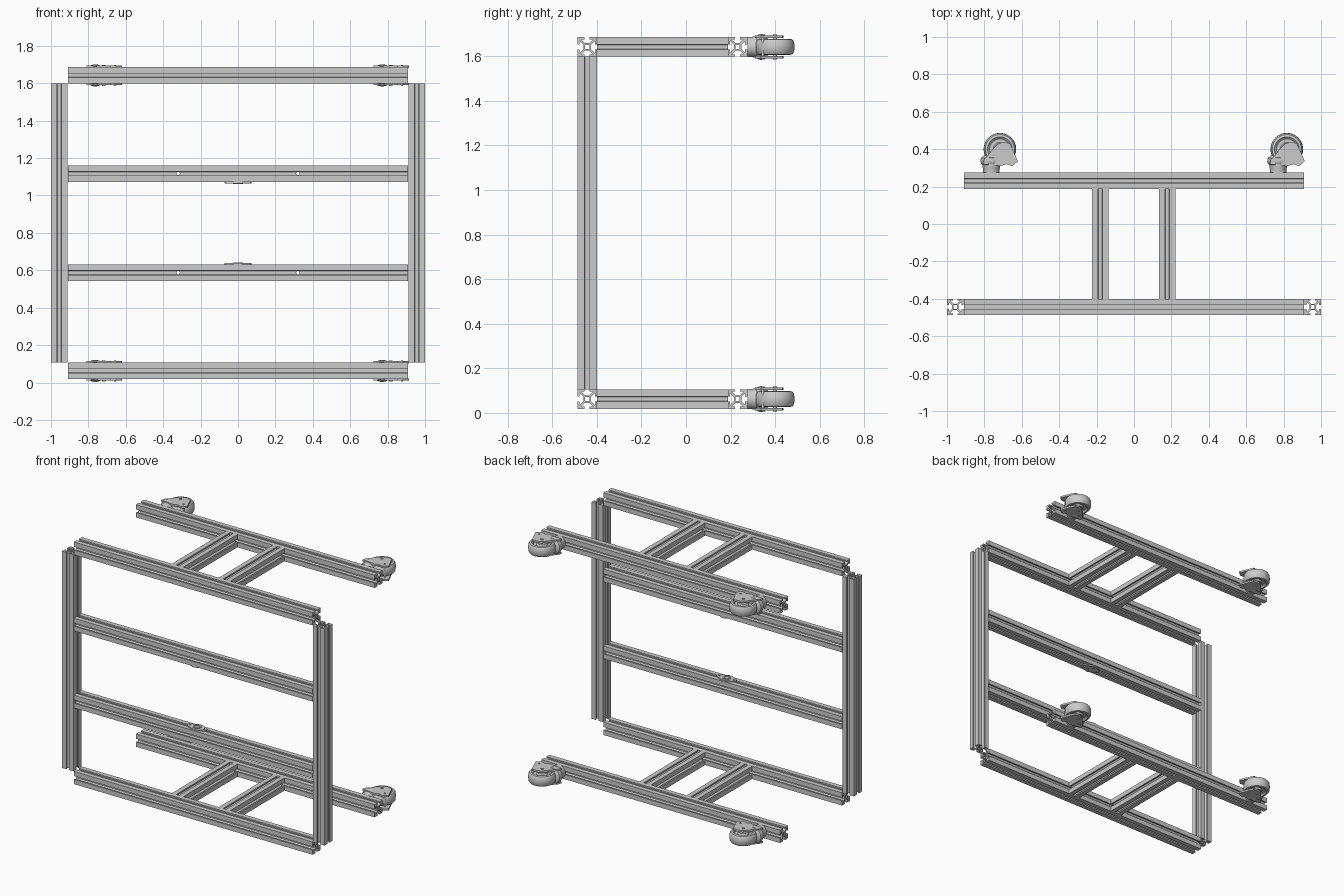
import bpy, bmesh
from math import sin, cos, pi, radians
from mathutils import Matrix, Vector

if "Cube" in bpy.data.objects:
    bpy.data.objects.remove(bpy.data.objects["Cube"])

S = 0.0875            # extrusion size
LOW, HIGH = 0.062, 1.642
FRONT, BACK = -0.4435, 0.2315


def finish(name, bm, loc, smooth=False):
    bmesh.ops.recalc_face_normals(bm, faces=bm.faces)
    me = bpy.data.meshes.new(name)
    bm.to_mesh(me)
    bm.free()
    ob = bpy.data.objects.new(name, me)
    ob.location = loc
    bpy.context.collection.objects.link(ob)
    if smooth:
        bpy.ops.object.select_all(action='DESELECT')
        ob.select_set(True)
        bpy.context.view_layer.objects.active = ob
        bpy.ops.object.shade_smooth_by_angle(angle=radians(35))
    return ob


def prism(name, loops, depth, loc, axis='Z', smooth=False):
    """Extrude closed 2D loops (outline plus holes), centred along an axis."""
    bm = bmesh.new()
    edges = []
    for loop in loops:
        vs = [bm.verts.new((x, y, -depth / 2)) for x, y in loop]
        edges += [bm.edges.new((vs[i - 1], vs[i])) for i in range(len(vs))]
    bmesh.ops.triangle_fill(bm, edges=edges, use_beauty=True, normal=(0, 0, 1))
    ext = bmesh.ops.extrude_face_region(bm, geom=bm.faces[:])
    moved = [g for g in ext['geom'] if isinstance(g, bmesh.types.BMVert)]
    bmesh.ops.translate(bm, verts=moved, vec=(0, 0, depth))
    if axis != 'Z':
        turn = Matrix.Rotation(pi / 2, 4, 'Y' if axis == 'X' else 'X')
        bmesh.ops.transform(bm, matrix=turn, verts=bm.verts[:])
    return finish(name, bm, loc, smooth)


def circle(r, n=32, cx=0, cy=0):
    return [(cx + r * cos(2 * pi * i / n), cy + r * sin(2 * pi * i / n)) for i in range(n)]


def lathe(name, profile, loc, axis='Z', n=40):
    """Spin (radius, height) points around an axis."""
    bm = bmesh.new()
    vs = [bm.verts.new((r, 0, h)) for r, h in profile]
    edges = [bm.edges.new(p) for p in zip(vs, vs[1:])]
    bmesh.ops.spin(bm, geom=vs + edges, axis=(0, 0, 1), cent=(0, 0, 0),
                   angle=2 * pi, steps=n, use_duplicate=False)
    bmesh.ops.remove_doubles(bm, verts=bm.verts[:], dist=1e-5)
    if axis == 'Y':
        bmesh.ops.transform(bm, matrix=Matrix.Rotation(-pi / 2, 4, 'X'), verts=bm.verts[:])
    return finish(name, bm, loc, True)


# T-slot cross-section: one quarter repeated four times, with a square bore
quarter = [(0.19, 0.11), (0.39, 0.31), (0.39, 0.13), (0.5, 0.13), (0.5, 0.5),
           (0.13, 0.5), (0.13, 0.39), (0.31, 0.39), (0.11, 0.19)]
outline = []
for k in range(4):
    for x, y in quarter:
        v = Matrix.Rotation(k * pi / 2, 2) @ Vector((x, y))
        outline.append((v.x * S, v.y * S))
b = 0.11 * S
SECTION = [outline, [(b, b), (-b, b), (-b, -b), (b, -b)]]


def beam(name, length, loc, axis):
    return prism(name, SECTION, length, loc, axis)


# Upright posts
for side, x in (('left', -1), ('right', 1)):
    beam(side + '_post', HIGH - LOW - S, (x * (1 - S / 2), FRONT, (HIGH + LOW) / 2), 'Z')

# Middle rails with two through holes and a small flange plate each
for level, z, face in (('upper', 1.117, -1), ('lower', 0.587, 1)):
    rail = beam(level + '_middle_rail', 1.82, (0, FRONT, z), 'X')
    for x in (-0.32, 0.32):
        cut = prism('hole_cutter', [circle(0.009, 16)], 0.2, (x, FRONT, z), 'Y')
        cut.hide_render = True
        mod = rail.modifiers.new('hole', 'BOOLEAN')
        mod.operation, mod.object, mod.solver = 'DIFFERENCE', cut, 'EXACT'
        bpy.context.view_layer.objects.active = rail
        bpy.ops.object.modifier_apply(modifier=mod.name)
        bpy.data.objects.remove(cut)
    plate = []
    for cx, r, a0, a1 in ((0.055, 0.018, -65, 65), (0, 0.041, 65, 115),
                          (-0.055, 0.018, 115, 245), (0, 0.041, 245, 295)):
        for i in range(9):
            a = radians(a0 + (a1 - a0) * i / 8)
            plate.append((cx + r * cos(a), r * sin(a)))
    holes = [circle(0.006, 12, cx) for cx in (-0.055, 0.055)]
    edge = z + face * S / 2
    prism(level + '_flange_plate', [plate] + holes, 0.008, (0, FRONT, edge + face * 0.004), 'Z', True)
    prism(level + '_flange_ring', [circle(0.027), circle(0.017)], 0.012,
          (0, FRONT, edge + face * 0.006), 'Z', True)

# Caster shapes, measured from the wheel centre
FORK = [(-0.092, -0.08), (-0.085, -0.055), (-0.062, -0.03), (-0.035, 0.005), (-0.012, 0.028),
        (0.016, 0.037), (0.053, 0.033), (0.075, -0.015), (0.096, -0.064), (0.085, -0.075),
        (0.064, -0.09), (0.035, -0.08), (0.005, -0.09)]
TYRE = [(0.055, -0.026), (0.066, -0.036), (0.078, -0.033), (0.085, -0.022), (0.087, 0),
        (0.085, 0.022), (0.078, 0.033), (0.066, 0.036), (0.055, 0.026), (0.055, -0.026)]
HUB = [(0, -0.03), (0.03, -0.03), (0.036, -0.02), (0.056, -0.02),
       (0.056, 0.02), (0.036, 0.02), (0.03, 0.03), (0, 0.03)]
SWIVEL = [(0, 0), (0.045, 0), (0.045, 0.022), (0.047, 0.028), (0.047, 0.04),
          (0.054, 0.046), (0.059, 0.06), (0.055, 0.078), (0.038, 0.092), (0, 0.098)]


def caster(name, x, z):
    y = 0.40
    lathe(name + '_tyre', TYRE, (x, y, z))
    lathe(name + '_hub', HUB, (x, y, z))
    lathe(name + '_swivel', SWIVEL, (x - 0.046, BACK + S / 2, z), 'Y')
    prism(name + '_axle', [circle(0.009, 16)], 0.112, (x, y, z), 'Z', True)
    prism(name + '_brake_pin', [circle(0.006, 12)], 0.112, (x + 0.06, y - 0.055, z), 'Z', True)
    for s in (-1, 1):
        prism(name + '_fork_plate', [FORK], 0.012, (x, y, z + s * 0.046), 'Z', True)


# Top and bottom frames
for level, z in (('bottom', LOW), ('top', HIGH)):
    beam(level + '_front_rail', 1.82, (0, FRONT, z), 'X')
    beam(level + '_back_rail', 1.82, (0, BACK, z), 'X')
    for side, x in (('left', -0.18), ('right', 0.178)):
        beam(f'{level}_{side}_cross_rail', BACK - FRONT - S, (x, (FRONT + BACK) / 2, z), 'Y')
    for side, x in (('left', -0.717), ('right', 0.817)):
        caster(f'{level}_{side}_caster', x, z)
